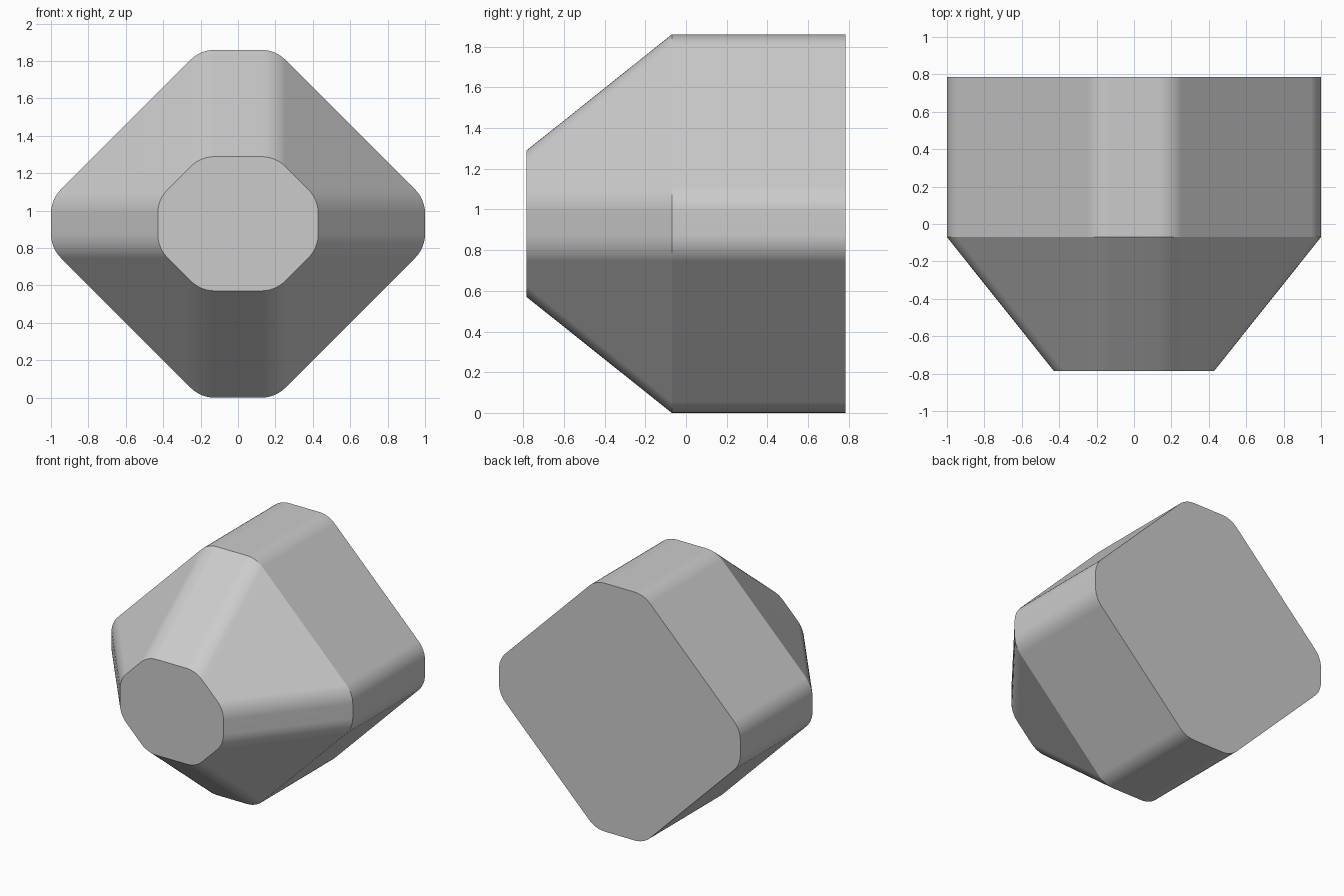
import bpy, bmesh, math

if "Cube" in bpy.data.objects:
    bpy.data.objects.remove(bpy.data.objects["Cube"])

W, H = 1.0, 0.93          # half width / half height of the body
C, D = 0.20, 0.13         # half widths of the top flat and the side flat
T = 0.075                 # corner rounding, measured along each side
R = T / math.tan(math.pi / 8)
SEG = 6


def profile(inset):
    """Rounded octagon in XZ; top/bottom and side flats slide inwards by inset."""
    w, h = W - inset, H - inset
    quarter = []
    for i in range(SEG + 1):      # side corner
        a = math.radians(45 * i / SEG)
        quarter.append((w - R + R * math.cos(a), D - T + R * math.sin(a)))
    for i in range(SEG + 1):      # top corner
        a = math.radians(45 + 45 * i / SEG)
        quarter.append((C - T + R * math.cos(a), h - R + R * math.sin(a)))
    half = quarter + [(-x, z) for x, z in reversed(quarter)]
    return half + [(-x, -z) for x, z in half]


# Body: front cap, tapered nose, straight prism, back cap
bm = bmesh.new()
rings = []
for y, inset in ((-0.785, 0.571), (-0.07, 0.0), (0.785, 0.0)):
    rings.append([bm.verts.new((x, y, z + H)) for x, z in profile(inset)])
n = len(rings[0])
for a, b in zip(rings, rings[1:]):
    for i in range(n):
        j = (i + 1) % n
        bm.faces.new((a[i], a[j], b[j], b[i]))
bm.faces.new(rings[0])
bm.faces.new(rings[-1])
bmesh.ops.recalc_face_normals(bm, faces=bm.faces)
mesh = bpy.data.meshes.new("tapered_body")
bm.to_mesh(mesh)
bm.free()
body = bpy.data.objects.new("tapered_body", mesh)
bpy.context.collection.objects.link(body)

# Smooth rounded corners, crisp rims, flat large faces
bpy.context.view_layer.objects.active = body
body.select_set(True)
bpy.ops.object.shade_smooth_by_angle(angle=math.radians(25))
wn = body.modifiers.new("weighted_normals", 'WEIGHTED_NORMAL')
wn.keep_sharp = True
